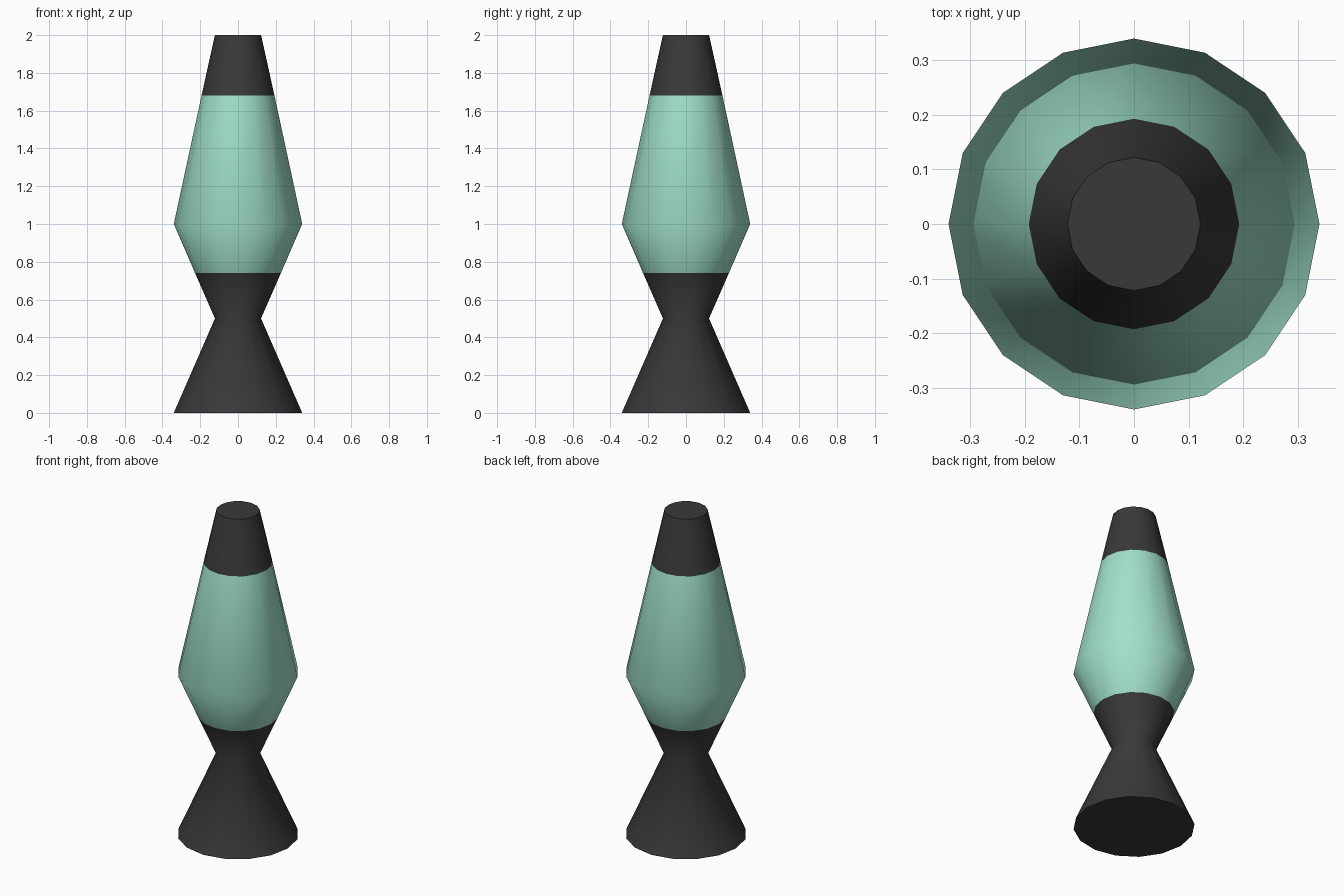
import bpy, bmesh, math

if "Cube" in bpy.data.objects:
    bpy.data.objects.remove(bpy.data.objects["Cube"])

SIDES = 16


def material(name, color):
    m = bpy.data.materials.new(name)
    m.diffuse_color = color
    m.use_nodes = True
    m.node_tree.nodes["Principled BSDF"].inputs["Base Color"].default_value = m.diffuse_color
    return m


def lathe(name, profile, mat, close_bottom=False, close_top=False):
    """Revolve (radius, z) points around the z axis."""
    bm = bmesh.new()
    rings = []
    for r, z in profile:
        rings.append([bm.verts.new((r * math.cos(2 * math.pi * i / SIDES),
                                    r * math.sin(2 * math.pi * i / SIDES), z))
                      for i in range(SIDES)])
    for a, b in zip(rings, rings[1:]):
        for i in range(SIDES):
            j = (i + 1) % SIDES
            bm.faces.new((a[i], a[j], b[j], b[i]))
    if close_bottom:
        bm.faces.new(rings[0][::-1])
    if close_top:
        bm.faces.new(rings[-1])
    mesh = bpy.data.meshes.new(name)
    bm.to_mesh(mesh)
    bm.free()
    obj = bpy.data.objects.new(name, mesh)
    bpy.context.collection.objects.link(obj)
    mesh.materials.append(mat)
    bpy.ops.object.select_all(action='DESELECT')
    obj.select_set(True)
    bpy.context.view_layer.objects.active = obj
    bpy.ops.object.shade_smooth_by_angle(angle=math.radians(60))
    return obj


dark = material("dark_metal", (0.04, 0.04, 0.04, 1))
green = material("green_glass", (0.35, 0.74, 0.58, 1))

# Hourglass base with its cup
lathe("base", [(0.34, 0), (0.122, 0.5), (0.227, 0.74)], dark, close_bottom=True)
# Tapered glass vessel
lathe("glass", [(0.227, 0.74), (0.34, 1.0), (0.193, 1.68)], green)
# Tapered cap
lathe("cap", [(0.193, 1.68), (0.14, 1.92), (0.122, 2.0)], dark, close_top=True)
